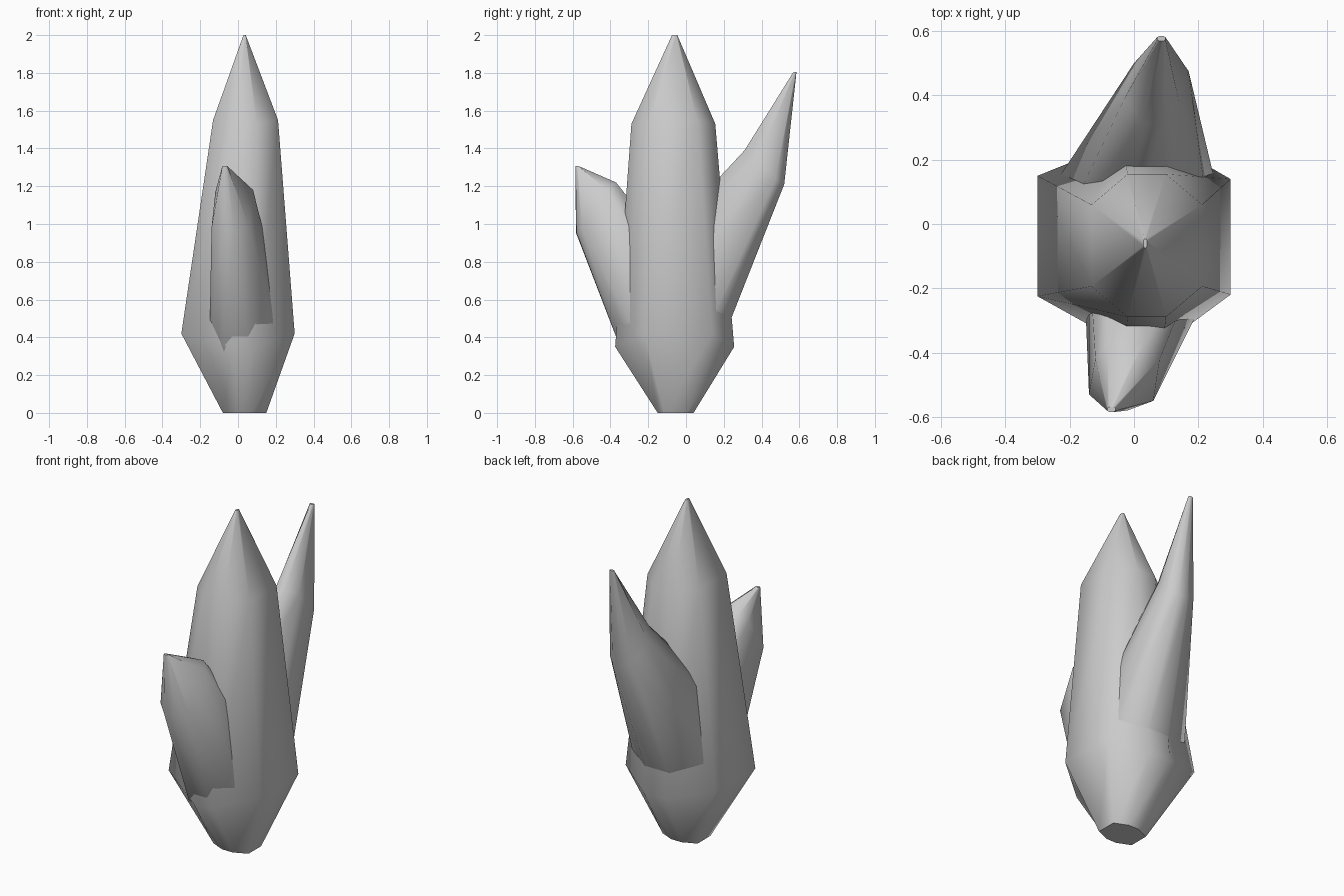
import bpy, bmesh


def octagon(cx, cy, ax, ay, bx, by, az, bz):
    """Eight-sided ring: corners (ax, ay) at height az, front/back pairs (bx, by) at bz."""
    signs = [(-ax, -ay, az), (-bx, -by, bz), (bx, -by, bz), (ax, -ay, az),
             (ax, ay, az), (bx, by, bz), (-bx, by, bz), (-ax, ay, az)]
    return [(cx + x, cy + y, z) for x, y, z in signs]


def crystal(name, rings):
    """Skin a stack of rings into a closed crystal."""
    bm = bmesh.new()
    loops = [[bm.verts.new(p) for p in ring] for ring in rings]
    for low, high in zip(loops, loops[1:]):
        for i in range(8):
            j = (i + 1) % 8
            bm.faces.new((low[i], low[j], high[j], high[i]))
    bm.faces.new(loops[0][::-1])
    bm.faces.new(loops[-1])
    bmesh.ops.recalc_face_normals(bm, faces=bm.faces)
    for f in bm.faces:
        f.smooth = len(f.verts) == 4
    mesh = bpy.data.meshes.new(name)
    bm.to_mesh(mesh)
    bm.free()
    obj = bpy.data.objects.new(name, mesh)
    bpy.context.collection.objects.link(obj)
    return obj


# Tall central crystal
crystal("main_crystal", [
    octagon(0.035, -0.055, 0.115, 0.06, 0.035, 0.095, 0, 0),
    octagon(0.0, -0.04, 0.30, 0.185, 0.07, 0.0, 0.42, 0.35)[:1]
    + [(-0.03, -0.375, 0.35), (0.09, -0.375, 0.35), (0.30, -0.22, 0.42),
       (0.30, 0.14, 0.42), (0.10, 0.255, 0.35), (-0.04, 0.255, 0.35), (-0.30, 0.15, 0.42)],
    octagon(0.04, -0.067, 0.172, 0.127, 0.06, 0.222, 1.55, 1.53),
    octagon(0.035, -0.06, 0.006, 0.008, 0.003, 0.014, 2.0, 2.0),
])

# Leaning crystal at the back
crystal("back_crystal", [
    octagon(0.035, -0.04, 0.07, 0.04, 0.03, 0.06, 0.1, 0.1),
    [(-0.215, 0.0, 0.85), (-0.05, -0.10, 0.95), (0.10, -0.10, 0.95), (0.235, 0.0, 0.75),
     (0.25, 0.14, 0.50), (0.10, 0.20, 0.40), (-0.05, 0.20, 0.40), (-0.25, 0.12, 0.50)],
    [(-0.03, 0.39, 1.33), (0.03, 0.31, 1.39), (0.09, 0.31, 1.39), (0.14, 0.38, 1.35),
     (0.17, 0.475, 1.24), (0.12, 0.52, 1.21), (0.06, 0.52, 1.21), (0.0, 0.50, 1.24)],
    octagon(0.085, 0.577, 0.013, 0.004, 0.006, 0.008, 1.805, 1.805),
])

# Short leaning crystal at the front
crystal("front_crystal", [
    octagon(0.035, -0.07, 0.07, 0.04, 0.03, 0.06, 0.1, 0.1),
    [(-0.15, -0.28, 0.45), (-0.08, -0.35, 0.35), (0.06, -0.35, 0.35), (0.20, -0.27, 0.42),
     (0.21, -0.10, 0.65), (0.08, 0.0, 0.75), (-0.08, 0.0, 0.75), (-0.14, -0.10, 0.65)],
    [(-0.14, -0.53, 0.98), (-0.08, -0.583, 0.955), (-0.02, -0.58, 0.955), (0.06, -0.55, 0.98),
     (0.08, -0.42, 1.18), (0.03, -0.37, 1.22), (-0.08, -0.37, 1.21), (-0.12, -0.42, 1.17)],
    octagon(-0.07, -0.577, 0.013, 0.004, 0.006, 0.008, 1.307, 1.307),
])
